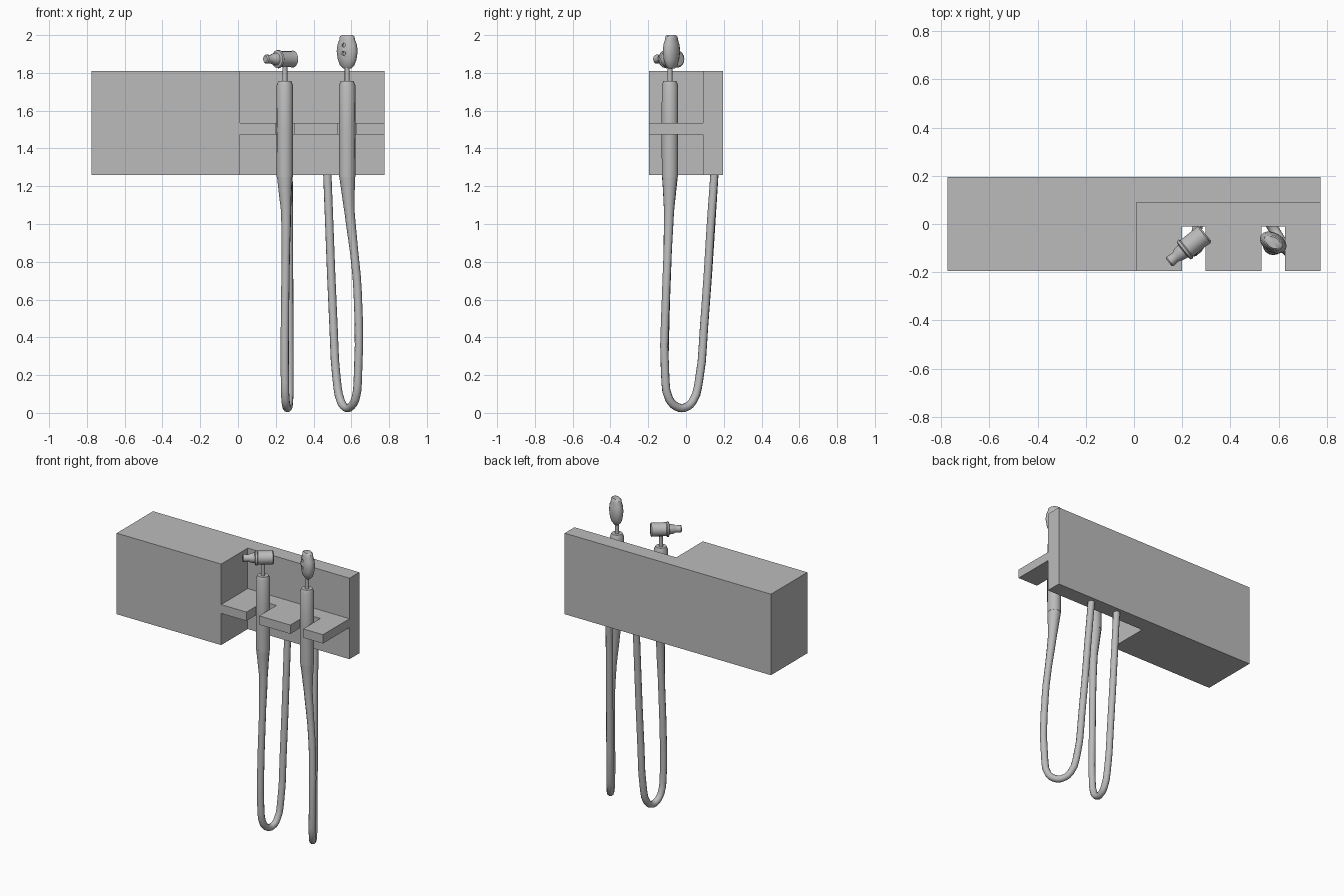
import bpy, bmesh, math
from mathutils import Matrix, Vector

if "Cube" in bpy.data.objects:
    bpy.data.objects.remove(bpy.data.objects["Cube"])

grey = bpy.data.materials.new("plain_grey")
grey.use_nodes = True
colour = (0.5, 0.5, 0.5, 1)
grey.diffuse_color = colour
grey.node_tree.nodes["Principled BSDF"].inputs["Base Color"].default_value = colour


def finish(obj, smooth=True):
    """Assign the material and shade the object."""
    obj.data.materials.clear()
    obj.data.materials.append(grey)
    bpy.ops.object.select_all(action='DESELECT')
    obj.select_set(True)
    bpy.context.view_layer.objects.active = obj
    if smooth:
        bpy.ops.object.shade_smooth_by_angle(angle=math.radians(40))
    return obj


def from_bmesh(name, bm, smooth=True):
    bmesh.ops.recalc_face_normals(bm, faces=bm.faces)
    mesh = bpy.data.meshes.new(name)
    bm.to_mesh(mesh)
    bm.free()
    obj = bpy.data.objects.new(name, mesh)
    bpy.context.collection.objects.link(obj)
    return finish(obj, smooth)


def extrude_outline(name, outline, z0, z1):
    """Prism from a plan outline."""
    bm = bmesh.new()
    face = bm.faces.new([bm.verts.new((x, y, z0)) for x, y in outline])
    top = bmesh.ops.extrude_face_region(bm, geom=[face])["geom"]
    bmesh.ops.translate(bm, vec=(0, 0, z1 - z0),
                        verts=[v for v in top if isinstance(v, bmesh.types.BMVert)])
    return from_bmesh(name, bm, False)


def lathe(name, profile, matrix, sides=16):
    """Revolve (radius, height) pairs about z, then place with a matrix."""
    bm = bmesh.new()
    points = [(0, profile[0][1])] + profile + [(0, profile[-1][1])]
    verts = [bm.verts.new((r, 0, h)) for r, h in points]
    edges = [bm.edges.new(pair) for pair in zip(verts, verts[1:])]
    bmesh.ops.spin(bm, geom=verts + edges, cent=(0, 0, 0), axis=(0, 0, 1),
                   angle=math.tau, steps=sides)
    bmesh.ops.remove_doubles(bm, verts=bm.verts, dist=0.0001)
    bm.transform(matrix)
    return from_bmesh(name, bm)


def tube(name, points):
    """Smooth tube through (x, y, z, radius) points."""
    data = bpy.data.curves.new(name, 'CURVE')
    data.dimensions = '3D'
    data.bevel_depth = 1
    data.bevel_resolution = 3
    data.resolution_u = 3
    data.use_fill_caps = True
    spline = data.splines.new('BEZIER')
    spline.bezier_points.add(len(points) - 1)
    for p, (x, y, z, r) in zip(spline.bezier_points, points):
        p.co = (x, y, z)
        p.radius = r
        p.handle_left_type = p.handle_right_type = 'AUTO'
    obj = bpy.data.objects.new(name, data)
    bpy.context.collection.objects.link(obj)
    bpy.ops.object.select_all(action='DESELECT')
    obj.select_set(True)
    bpy.context.view_layer.objects.active = obj
    bpy.ops.object.convert(target='MESH')
    return finish(bpy.context.view_layer.objects.active)


# Wall cabinet with a recessed back panel
W, D, STEP, PANEL = 0.775, 0.195, 0.01, 0.09
extrude_outline("cabinet", [(-W, -D), (STEP, -D), (STEP, PANEL), (W, PANEL),
                            (W, D), (-W, D)], 1.26, 1.81)

# Shelf with two open slots
HANDLE_X, HANDLE_Y = (0.248, 0.578), -0.085
shelf = [(STEP, PANEL), (STEP, -D)]
for x in HANDLE_X:
    shelf += [(x - 0.048, -D), (x - 0.048, -0.01), (x + 0.048, -0.01), (x + 0.048, -D)]
shelf += [(W, -D), (W, PANEL)]
extrude_outline("slotted_shelf", shelf, 1.475, 1.535)

# Handles and thin necks
for side, x in zip(("right", "left"), HANDLE_X):
    place = Matrix.Translation((x, HANDLE_Y, 0))
    lathe(side + "_handle", [(0.043, 1.25), (0.044, 1.50), (0.043, 1.735),
                             (0.034, 1.757)], place)
    lathe(side + "_neck", [(0.013, 1.75), (0.013, 1.85)], place, 10)

# Tapered grips running into hanging cords
R = 0.022
tube("right_cord", [
    (0.248, -0.085, 1.26, 0.043), (0.250, -0.087, 1.17, 0.035), (0.254, -0.09, 1.07, 0.027),
    (0.253, -0.097, 0.85, R), (0.248, -0.11, 0.45, R), (0.248, -0.11, 0.20, R),
    (0.251, -0.09, 0.075, R), (0.257, -0.05, 0.033, R), (0.264, -0.01, 0.027, R),
    (0.27, 0.035, 0.06, R), (0.273, 0.07, 0.18, R), (0.272, 0.095, 0.45, R),
    (0.268, 0.15, 1.26, R), (0.267, 0.16, 1.42, R)])
tube("left_cord", [
    (0.578, -0.085, 1.26, 0.043), (0.583, -0.087, 1.17, 0.035), (0.591, -0.09, 1.06, 0.027),
    (0.615, -0.097, 0.85, R), (0.633, -0.105, 0.65, R), (0.635, -0.11, 0.20, R),
    (0.622, -0.09, 0.075, R), (0.597, -0.05, 0.033, R), (0.573, -0.01, 0.027, R),
    (0.545, 0.035, 0.06, R), (0.522, 0.07, 0.18, R), (0.506, 0.095, 0.45, R),
    (0.473, 0.15, 1.26, R), (0.464, 0.17, 1.47, R)])

# Right instrument: sideways barrel with a nozzle
aim = Vector((-0.79, -0.62, 0)).to_track_quat('Z', 'Y').to_matrix().to_4x4()
lathe("barrel_head", [(0.037, 0), (0.045, 0.007), (0.043, 0.02), (0.043, 0.098),
                      (0.049, 0.103), (0.047, 0.113), (0.033, 0.118), (0.028, 0.145),
                      (0.022, 0.155), (0.024, 0.187), (0.018, 0.193)],
      Matrix.Translation((0.296, -0.04, 1.873)) @ aim)

# Left instrument: flattened oval head with two small holes
turn = Matrix.Translation((0.578, -0.077, 0)) @ Matrix.Rotation(math.radians(-30), 4, 'Z')
head = lathe("oval_head", [(0.022, 1.822), (0.042, 1.842), (0.053, 1.87), (0.060, 1.915),
                           (0.055, 1.95), (0.045, 1.975), (0.042, 1.992), (0.032, 2.0)],
             turn @ Matrix.Diagonal((1, 0.68, 1, 1)))
for i, z in enumerate((1.947, 1.902)):
    hole = lathe(f"hole_cutter_{i}", [(0.011, 0), (0.011, 0.04)],
                 turn @ Matrix.Translation((0, -0.025, z)) @ Matrix.Rotation(math.pi / 2, 4, 'X'), 10)
    hole.hide_render = True
    hole.hide_set(True)
    cut = head.modifiers.new("hole", 'BOOLEAN')
    cut.operation = 'DIFFERENCE'
    cut.object = hole
